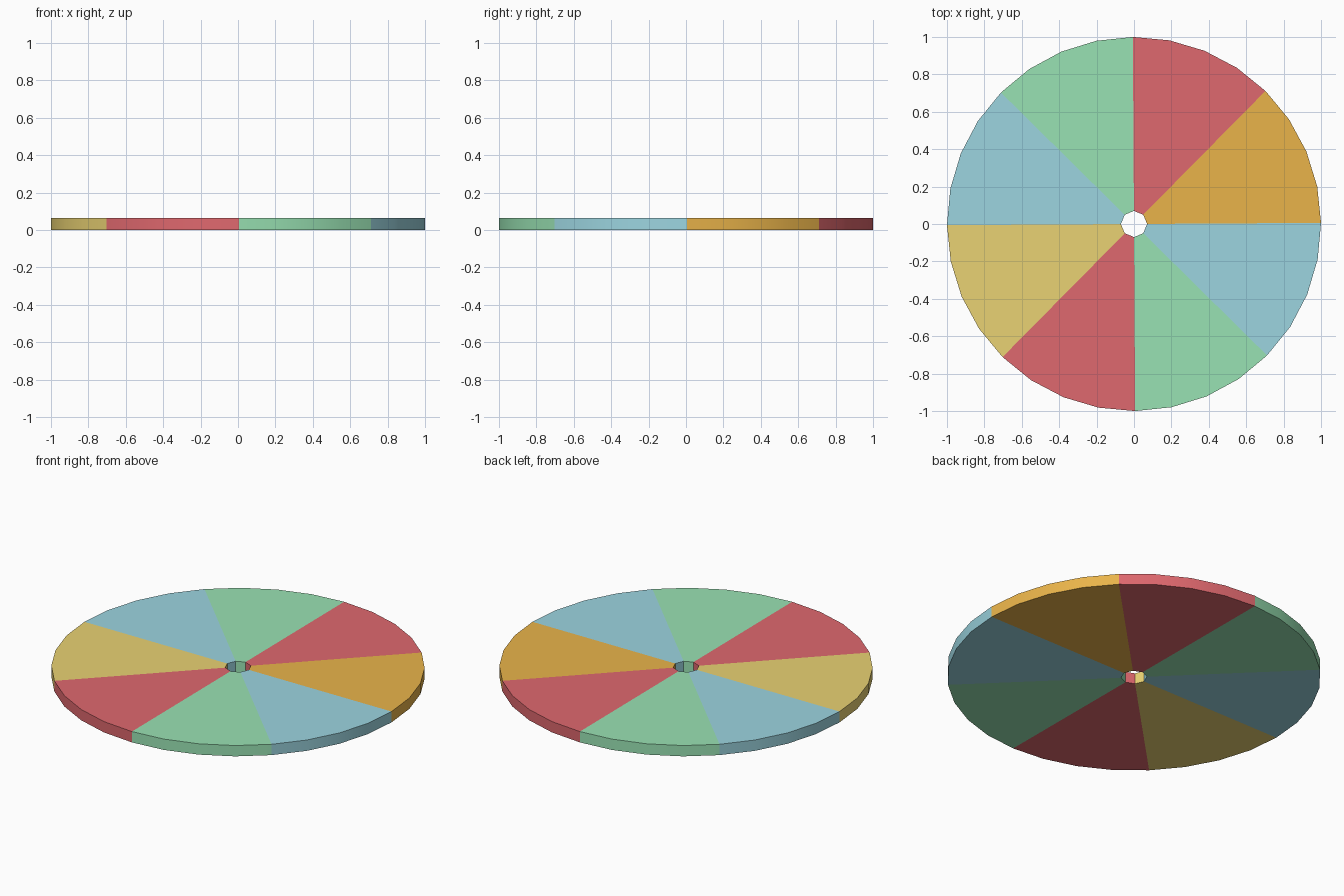
import bpy, bmesh, math

if "Cube" in bpy.data.objects:
    bpy.data.objects.remove(bpy.data.objects["Cube"])

R_OUT, R_IN, HEIGHT = 1.0, 0.07, 0.064
SECTORS, ARC_STEPS = 8, 4
TURN = math.radians(0.35)


def material(name, rgb):
    m = bpy.data.materials.new(name)
    lin = [((c / 255 + 0.055) / 1.055) ** 2.4 for c in rgb]
    m.diffuse_color = (*lin, 1)
    m.use_nodes = True
    m.node_tree.nodes["Principled BSDF"].inputs["Base Color"].default_value = m.diffuse_color
    return m


orange = material("orange", (234, 180, 74))
red = material("red", (223, 104, 110))
green = material("green", (153, 226, 179))
blue = material("blue", (156, 213, 224))
yellow = material("yellow", (234, 210, 115))


def polar(r, a):
    return (r * math.cos(a), r * math.sin(a), 0)


def wedge(i, mat):
    # Slice outline: straight inner edge, faceted outer arc
    step = 2 * math.pi / SECTORS
    a0 = TURN + i * step
    pts = [polar(R_IN, a0)]
    pts += [polar(R_OUT, a0 + step * k / ARC_STEPS) for k in range(ARC_STEPS + 1)]
    pts.append(polar(R_IN, a0 + step))
    bm = bmesh.new()
    face = bm.faces.new([bm.verts.new(p) for p in pts])
    # Extrude up into a closed solid
    ext = bmesh.ops.extrude_face_region(bm, geom=[face], use_keep_orig=True)
    top = [v for v in ext["geom"] if isinstance(v, bmesh.types.BMVert)]
    bmesh.ops.translate(bm, verts=top, vec=(0, 0, HEIGHT))
    bmesh.ops.recalc_face_normals(bm, faces=bm.faces[:])
    name = f"wheel_wedge_{i + 1}"
    mesh = bpy.data.meshes.new(name)
    bm.to_mesh(mesh)
    bm.free()
    mesh.materials.append(mat)
    ob = bpy.data.objects.new(name, mesh)
    bpy.context.collection.objects.link(ob)
    return ob


# Eight coloured slices around the open hub
colours = [orange, red, green, blue, yellow, red, green, blue]
wedges = [wedge(i, m) for i, m in enumerate(colours)]

# Smooth the rim, keep the rest sharp
for ob in wedges:
    ob.select_set(True)
bpy.context.view_layer.objects.active = wedges[0]
bpy.ops.object.shade_smooth_by_angle(angle=math.radians(30))
